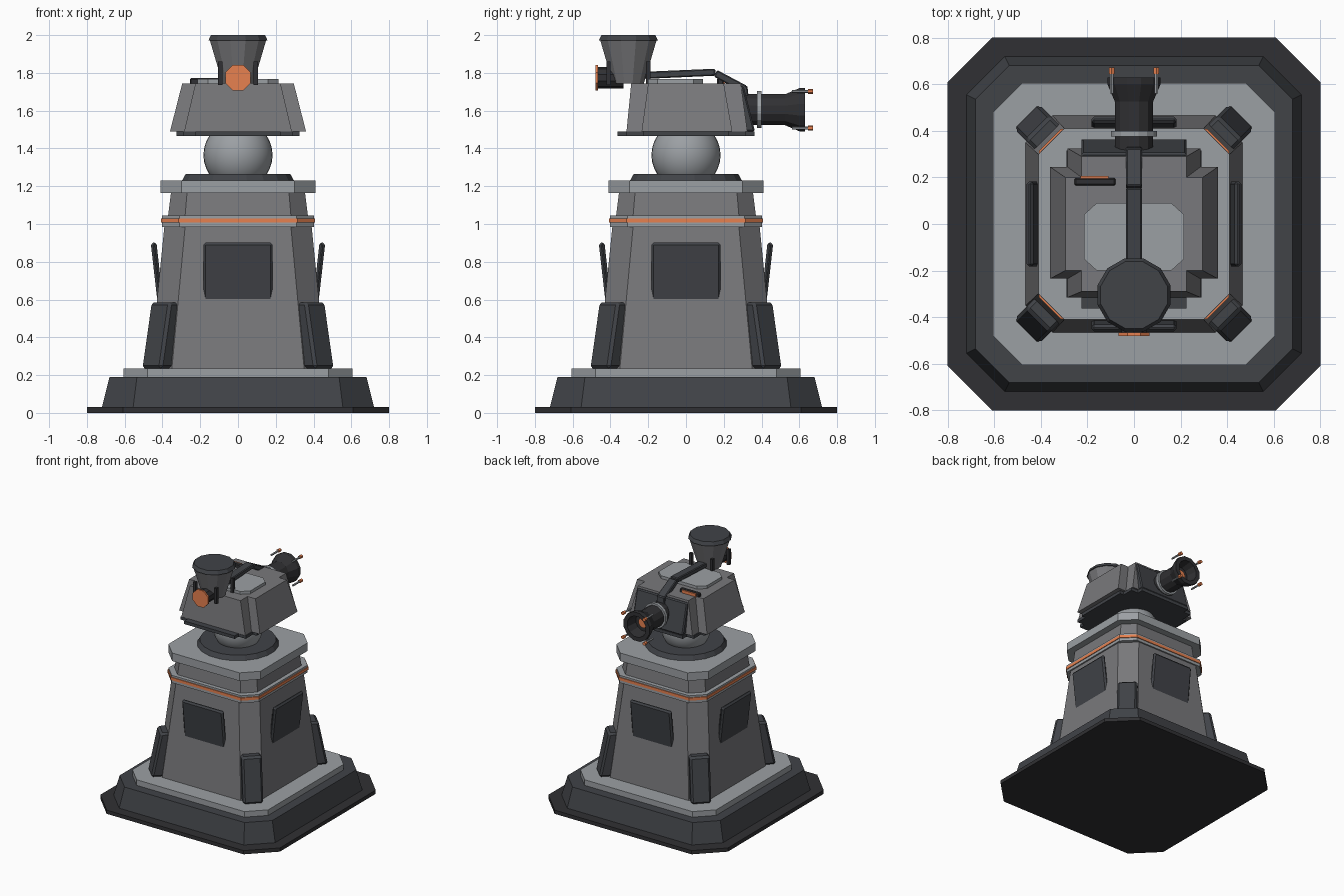
import bpy, bmesh
from math import cos, sin, pi, radians
from mathutils import Vector, Matrix

if "Cube" in bpy.data.objects:
    bpy.data.objects.remove(bpy.data.objects["Cube"])


def material(name, *rgb):
    m = bpy.data.materials.new(name)
    m.diffuse_color = (*rgb, 1)
    m.use_nodes = True
    m.node_tree.nodes["Principled BSDF"].inputs["Base Color"].default_value = m.diffuse_color
    return m


LIGHT = material("light_grey", 0.33, 0.35, 0.37)
MID = material("mid_grey", 0.19, 0.19, 0.20)
DARK = material("dark_grey", 0.052, 0.056, 0.064)
BLACK = material("charcoal", 0.03, 0.03, 0.033)
ORANGE = material("orange", 0.8, 0.22, 0.08)


def loft(name, rings, mat, bevel=0, smooth=False):
    """Skin equal-length closed rings of 3D points and cap both ends."""
    bm = bmesh.new()
    rows = [[bm.verts.new(p) for p in ring] for ring in rings]
    n = len(rows[0])
    for a, b in zip(rows, rows[1:]):
        for i in range(n):
            j = (i + 1) % n
            bm.faces.new((a[i], a[j], b[j], b[i]))
    bm.faces.new(rows[0][::-1])
    bm.faces.new(rows[-1])
    bmesh.ops.recalc_face_normals(bm, faces=bm.faces)
    me = bpy.data.meshes.new(name)
    bm.to_mesh(me)
    bm.free()
    ob = bpy.data.objects.new(name, me)
    bpy.context.collection.objects.link(ob)
    me.materials.append(mat)
    if bevel:
        mod = ob.modifiers.new("bevel", 'BEVEL')
        mod.width, mod.segments = bevel, 1
    return ob


def octagon(h, c, z):
    k = h - c
    pts = [(h, -k), (h, k), (k, h), (-k, h), (-h, k), (-h, -k), (-k, -h), (k, -h)]
    return [(x, y, z) for x, y in pts]


def cross(hx, hy, ix, iy, z, dy=0):
    q = [(hx, iy), (ix, iy), (ix, hy)]
    pts = (q + [(-x, y) for x, y in q[::-1]] + [(-x, -y) for x, y in q]
           + [(x, -y) for x, y in q[::-1]])
    return [(x, y + dy, z) for x, y in pts]


def lathe(name, profile, n, mat, center=(0, 0), axis='Z', turn=0.5):
    """Profile is (radius, position along axis)."""
    rings = []
    for r, t in profile:
        ring = []
        for i in range(n):
            a = 2 * pi * (i + turn) / n
            u, v = center[0] + r * cos(a), center[1] + r * sin(a)
            ring.append((u, v, t) if axis == 'Z' else (u, t, v))
        rings.append(ring)
    return loft(name, rings, mat)


def side_profile(name, yz, x0, x1, mat, bevel=0):
    return loft(name, [[(x, y, z) for y, z in yz] for x in (x0, x1)], mat, bevel)


def box(name, lo, hi, mat, bevel=0):
    yz = [(lo[1], lo[2]), (hi[1], lo[2]), (hi[1], hi[2]), (lo[1], hi[2])]
    return side_profile(name, yz, lo[0], hi[0], mat, bevel)


# Pedestal: stacked chamfered square tiers (name, bottom, top, material)
tiers = [
    ("ground_plate", (0.80, 0.19, 0.0), (0.80, 0.19, 0.03), BLACK),
    ("base_skirt", (0.72, 0.165, 0.03), (0.68, 0.145, 0.19), DARK),
    ("base_deck", (0.605, 0.125, 0.19), (0.605, 0.125, 0.235), LIGHT),
    ("column", (0.465, 0.115, 0.235), (0.39, 0.11, 0.985), MID),
    ("column_collar", (0.402, 0.092, 0.985), (0.402, 0.092, 1.045), LIGHT),
    ("collar_stripe", (0.408, 0.094, 1.008), (0.408, 0.094, 1.03), ORANGE),
    ("upper_neck", (0.37, 0.09, 1.045), (0.355, 0.085, 1.165), MID),
    ("top_plate", (0.41, 0.11, 1.165), (0.41, 0.11, 1.23), LIGHT),
]
for name, lo, hi, mat in tiers:
    loft(name, [octagon(*lo), octagon(*hi)], mat)

# Swivel ring and ball
lathe("swivel_ring", [(0.30, 1.23), (0.28, 1.265)], 20, DARK)
bpy.ops.mesh.primitive_uv_sphere_add(segments=32, ring_count=16, radius=0.183, location=(0, 0, 1.365))
ball = bpy.context.object
ball.name = "ball_joint"
ball.data.materials.append(LIGHT)
bpy.ops.object.shade_smooth_by_angle()

# Corner buttresses and tilted flaps, repeated around the column
for i in range(4):
    fin = side_profile(f"corner_buttress_{i}", [(0.48, 0.235), (0.655, 0.235), (0.585, 0.585), (0.44, 0.585)],
                       -0.075, 0.075, DARK, 0.015)
    fin.rotation_euler.z = pi / 4 + i * pi / 2
    flap = side_profile(f"side_flap_{i}", [(0.395, 0.575), (0.425, 0.575), (0.462, 0.9), (0.432, 0.905)],
                        -0.183, 0.183, DARK, 0.012)
    flap.rotation_euler.z = i * pi / 2

# Turret head
loft("head_floor", [cross(0.325, 0.363, 0.225, 0.225, z) for z in (1.465, 1.49)], DARK)
box("head_floor_core", (-0.29, -0.315, 1.465), (0.29, 0.315, 1.489), DARK)
loft("head_shell", [cross(0.36, 0.32, 0.285, 0.24, 1.49, 0.005),
                    cross(0.295, 0.29, 0.225, 0.2, 1.745)], MID)
hatch = [(0.16, -0.2), (0.215, -0.15), (0.215, 0.04), (0.16, 0.09)]
hatch += [(-x, y) for x, y in hatch[::-1]]
loft("roof_hatch", [[(x, y, z) for x, y in hatch] for z in (1.74, 1.768)], LIGHT)
side_profile("rear_plate", [(0.27, 1.73), (0.305, 1.73), (0.365, 1.49), (0.29, 1.49)], -0.225, 0.225, DARK, 0.008)
box("roof_vent", (-0.255, 0.165, 1.735), (-0.08, 0.198, 1.772), BLACK, 0.006)
box("roof_vent_light", (-0.23, 0.196, 1.74), (-0.11, 0.206, 1.768), ORANGE)

# Conduit over the roof
runs = [[(-0.22, 1.768), (0.155, 1.785), (0.155, 1.822), (-0.22, 1.806)],
        [(0.148, 1.78), (0.305, 1.695), (0.322, 1.732), (0.165, 1.815)],
        [(0.29, 1.60), (0.34, 1.60), (0.325, 1.732), (0.285, 1.73)]]
for i, yz in enumerate(runs):
    side_profile(f"roof_conduit_{i}", yz, -0.034, 0.034, DARK, 0.006)

# Rear barrel with hollow muzzle
C = (0, 1.605)
lathe("barrel", [(0.085, 0.28), (0.085, 0.525), (0.118, 0.60), (0.118, 0.63), (0.085, 0.63), (0.07, 0.54)],
      12, BLACK, C, 'Y')
lathe("barrel_ring", [(0.1, 0.375), (0.1, 0.40)], 16, LIGHT, C, 'Y')
lathe("muzzle_core", [(0.04, 0.53), (0.04, 0.55)], 12, ORANGE, C, 'Y')
for sx in (-1, 1):
    for sz in (-1, 1):
        p = (sx * 0.096, 1.605 + sz * 0.097)
        lathe("muzzle_prong", [(0.008, 0.56), (0.008, 0.655)], 6, LIGHT, p, 'Y')
        lathe("muzzle_prong_tip", [(0.014, 0.645), (0.014, 0.672)], 6, ORANGE, p, 'Y')

# Front hopper with posts and lens
F = (0, -0.305)
lathe("hopper", [(0.085, 1.745), (0.155, 1.975)], 12, MID, F)
lathe("hopper_cap", [(0.162, 1.972), (0.148, 2.0)], 12, DARK, F)
for sx in (-1, 1):
    for sy in (-1, 1):
        x, y = sx * 0.094, F[1] + sy * 0.105
        box("hopper_post", (x - 0.011, y - 0.011, 1.735), (x + 0.011, y + 0.011, 1.86), BLACK)
lathe("lens_housing", [(0.057, -0.468), (0.057, -0.33)], 10, BLACK, (0, 1.775), 'Y')
lathe("lens", [(0.073, -0.48), (0.073, -0.466)], 8, ORANGE, (0, 1.775), 'Y')
